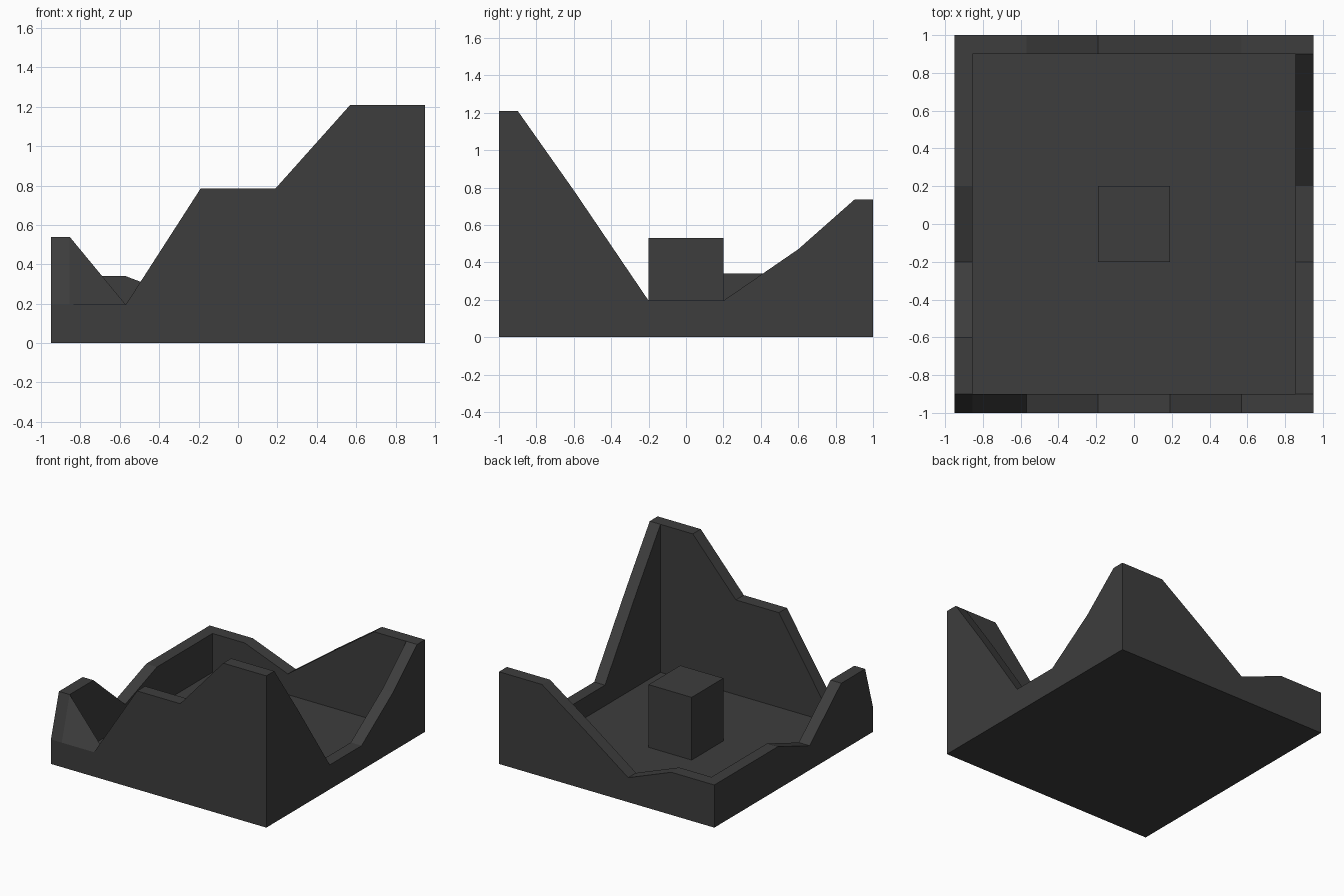
import bpy, bmesh

if "Cube" in bpy.data.objects:
    bpy.data.objects.remove(bpy.data.objects["Cube"])

WX, WY = 0.95, 1.0        # outer half sizes
IX, IY = 0.855, 0.9       # inner half sizes
FLOOR = 0.03

dark = bpy.data.materials.new("dark_grey")
dark.diffuse_color = (0.047, 0.047, 0.047, 1)
dark.use_nodes = True
dark.node_tree.nodes["Principled BSDF"].inputs["Base Color"].default_value = dark.diffuse_color

# Rim heights along each wall, walked anticlockwise from the front-left corner
along_x = [-WX, -IX, -0.57, -0.19, 0.19, 0.57, IX]
along_y = [-WY, -IY, -0.6, -0.2, 0.2, 0.6, IY]
front = [0.195, 0.195, 0.195, 0.785, 0.785, 1.21, 1.21]
right = [1.21, 1.21, 0.785, 0.195, 0.195, 0.47, 0.735]
back = [0.735, 0.735, 0.735, 0.47, 0.195, 0.34, 0.34]
left = [0.34, 0.34, 0.34, 0.34, 0.195, 0.54, 0.54]
rim = [(x, -WY, z) for x, z in zip(along_x, front)]
rim += [(WX, y, z) for y, z in zip(along_y, right)]
rim += [(-x, WY, z) for x, z in zip(along_x, back)]
rim += [(-WX, -y, z) for y, z in zip(along_y, left)]


def finish(bm, name):
    bmesh.ops.recalc_face_normals(bm, faces=bm.faces)
    mesh = bpy.data.meshes.new(name)
    bm.to_mesh(mesh)
    bm.free()
    mesh.materials.append(dark)
    obj = bpy.data.objects.new(name, mesh)
    bpy.context.collection.objects.link(obj)
    return obj


# Tray: floor enclosed by walls with a jagged rim
bm = bmesh.new()
n = len(rim)
inner_height = {}
for x, y, z in rim:
    key = (max(-IX, min(IX, x)), max(-IY, min(IY, y)))
    inner_height[key] = max(z, inner_height.get(key, 0))

inner_top, inner_low = {}, {}
for (x, y), z in inner_height.items():
    inner_top[x, y] = bm.verts.new((x, y, z))
    inner_low[x, y] = bm.verts.new((x, y, FLOOR))

keys = [(max(-IX, min(IX, x)), max(-IY, min(IY, y))) for x, y, z in rim]
outer_top = [bm.verts.new(p) for p in rim]
outer_low = [bm.verts.new((x, y, 0)) for x, y, z in rim]
for i in range(n):
    j = (i + 1) % n
    a, b = keys[i], keys[j]
    bm.faces.new((outer_low[i], outer_low[j], outer_top[j], outer_top[i]))
    if a == b:            # corner triangle of the rim
        bm.faces.new((outer_top[i], outer_top[j], inner_top[a]))
    else:
        bm.faces.new((outer_top[i], outer_top[j], inner_top[b], inner_top[a]))
        bm.faces.new((inner_top[a], inner_top[b], inner_low[b], inner_low[a]))
bm.faces.new(outer_low[::-1])
bm.faces.new([inner_low[k] for k in dict.fromkeys(keys)])
finish(bm, "tray")

# Block standing in the middle of the floor
bm = bmesh.new()
bmesh.ops.create_cube(bm, size=1)
bmesh.ops.scale(bm, vec=(0.38, 0.4, 0.53 - FLOOR), verts=bm.verts)
block = finish(bm, "centre_block")
block.location.z = (0.53 + FLOOR) / 2
